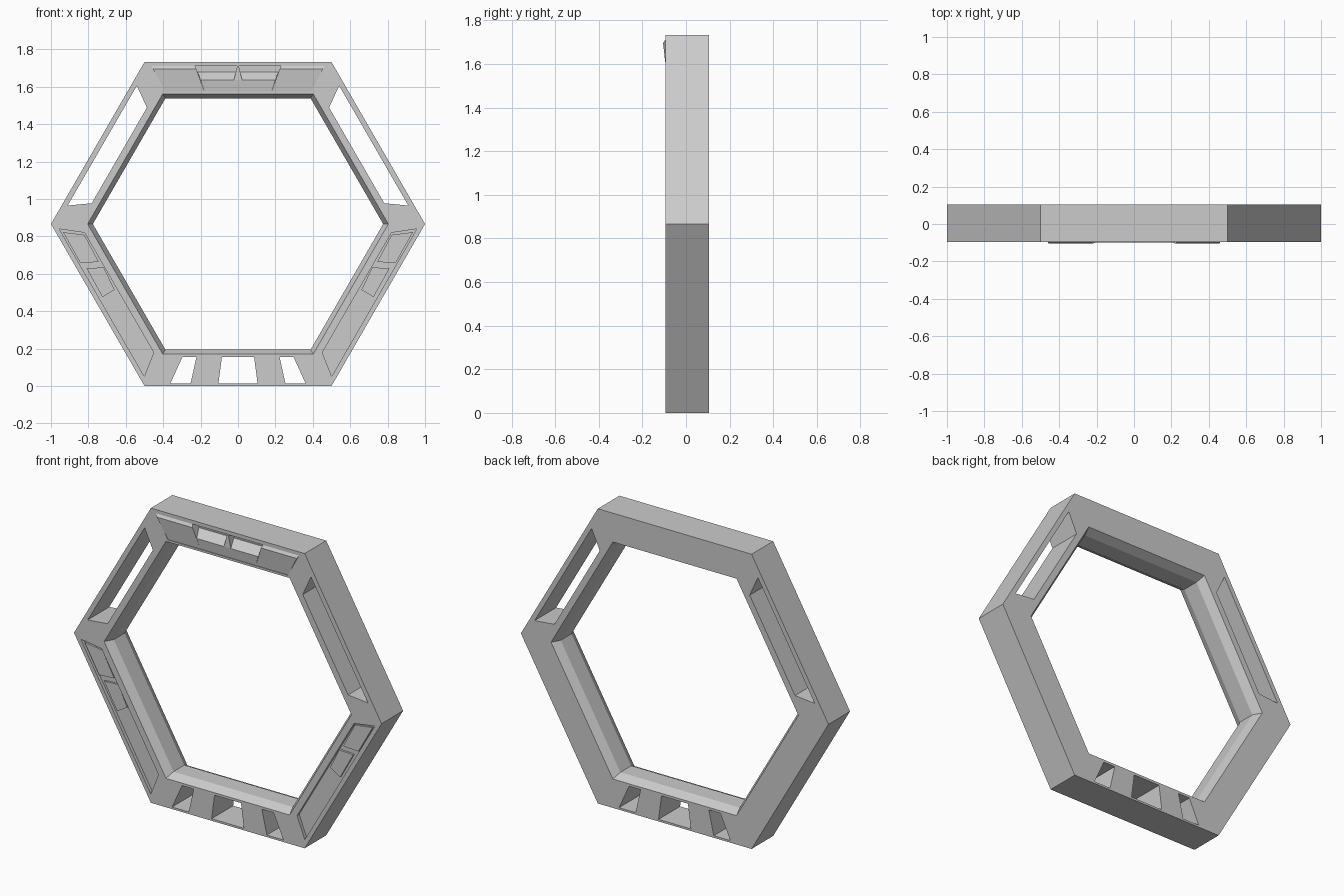
import bpy, bmesh
from math import cos, sin, radians, pi

if "Cube" in bpy.data.objects:
    bpy.data.objects.remove(bpy.data.objects["Cube"])

ZC = 0.866            # height of the hexagon centre
Y0, Y1 = -0.095, 0.105


def make(name, bm):
    bmesh.ops.recalc_face_normals(bm, faces=bm.faces[:])
    me = bpy.data.meshes.new(name)
    bm.to_mesh(me)
    bm.free()
    ob = bpy.data.objects.new(name, me)
    bpy.context.scene.collection.objects.link(ob)
    return ob


def loft(bm, loops, caps=True, closed=False):
    rings = [[bm.verts.new(p) for p in lp] for lp in loops]
    n = len(rings[0])
    pairs = list(zip(rings, rings[1:])) + ([(rings[-1], rings[0])] if closed else [])
    for a, b in pairs:
        for i in range(n):
            j = (i + 1) % n
            bm.faces.new((a[i], a[j], b[j], b[i]))
    if caps:
        bm.faces.new(rings[0])
        bm.faces.new(rings[-1])


def side_prism(bm, deg, pts, y0, y1, flip=1):
    """Prism along y; pts are (distance along side, distance from centre)."""
    c, s = cos(radians(deg)), sin(radians(deg))
    flat = [(c * a - s * t * flip, ZC + s * a + c * t * flip) for t, a in pts]
    loft(bm, [[(x, y, z) for x, z in flat] for y in (y0, y1)])


def stacked(bm, rows, yb, m=1):
    """Solid with a front face shaped by rows of (z, y, x0, x1)."""
    loft(bm, [[(m * x0, y, z), (m * x1, y, z), (m * x1, yb, z), (m * x0, yb, z)]
              for z, y, x0, x1 in rows])


# Hexagonal ring with chamfered inner edges
bm = bmesh.new()
profile = [(1, Y0), (1, Y1), (0.804, Y1), (0.776, Y1 - 0.05), (0.776, Y0 + 0.05), (0.804, Y0)]
loft(bm, [[(r * cos(k * pi / 3), y, ZC + r * sin(k * pi / 3)) for r, y in profile]
          for k in range(6)], caps=False, closed=True)
frame = make("hexagon_frame", bm)

# Cutters: upper slots, lower recesses, bottom windows, top recess
bm = bmesh.new()
for deg in (30, 150):
    side_prism(bm, deg, [(-.37, .838), (.37, .838), (.295, .733), (-.295, .733)], -.3, .3)
for deg in (210, 330):
    side_prism(bm, deg, [(-.455, .841), (.455, .841), (.37, .734), (-.37, .734)], -.3, Y0 + .02)
for pts in ([(-.105, .854), (.105, .854), (.086, .711), (-.086, .711)],
            [(-.362, .854), (-.254, .854), (-.222, .711), (-.297, .711)],
            [(.254, .854), (.362, .854), (.297, .711), (.222, .711)]):
    side_prism(bm, 270, pts, -.3, .3)
side_prism(bm, 90, [(-.463, .844), (.463, .844), (.39, .709), (-.39, .709)], -.3, -.05)
cutter = make("opening_cutter", bm)
cutter.hide_render = True

mod = frame.modifiers.new("openings", 'BOOLEAN')
mod.operation = 'DIFFERENCE'
mod.solver = 'EXACT'
mod.object = cutter
dg = bpy.context.evaluated_depsgraph_get()
mesh = bpy.data.meshes.new_from_object(frame.evaluated_get(dg))
frame.modifiers.clear()
frame.data = mesh
bpy.data.objects.remove(cutter)

# Raised plates inside the lower recesses
for deg, flip, side in ((210, -1, "left"), (330, 1, "right")):
    bm = bmesh.new()
    side_prism(bm, deg, [(.43, .832), (.36, .74), (.197, .746), (.24, .834)], Y0 + .008, Y0 + .025, flip)
    side_prism(bm, deg, [(.20, .82), (.158, .738), (.025, .747), (.024, .823)], Y0 + .008, Y0 + .025, flip)
    make(side + "_recess_plates", bm)

# Tilted top panels and the ledges of the central pockets
for m, side in ((1, "left"), (-1, "right")):
    bm = bmesh.new()
    stacked(bm, [(1.575, -.091, -.39, -.18), (1.695, -.105, -.455, -.223),
                 (1.71, -.095, -.463, -.23)], -.045, m)
    make(side + "_top_panel", bm)
    bm = bmesh.new()
    stacked(bm, [(1.575, -.091, -.18, 0), (1.635, -.0985, -.2, 0),
                 (1.678, -.055, -.216, 0)], -.045, m)
    make(side + "_pocket_ledge", bm)

# Rib between the two pockets
bm = bmesh.new()
stacked(bm, [(1.635, -.0985, -.022, .022), (1.71, -.096, -.004, .004)], -.045)
make("pocket_rib", bm)
